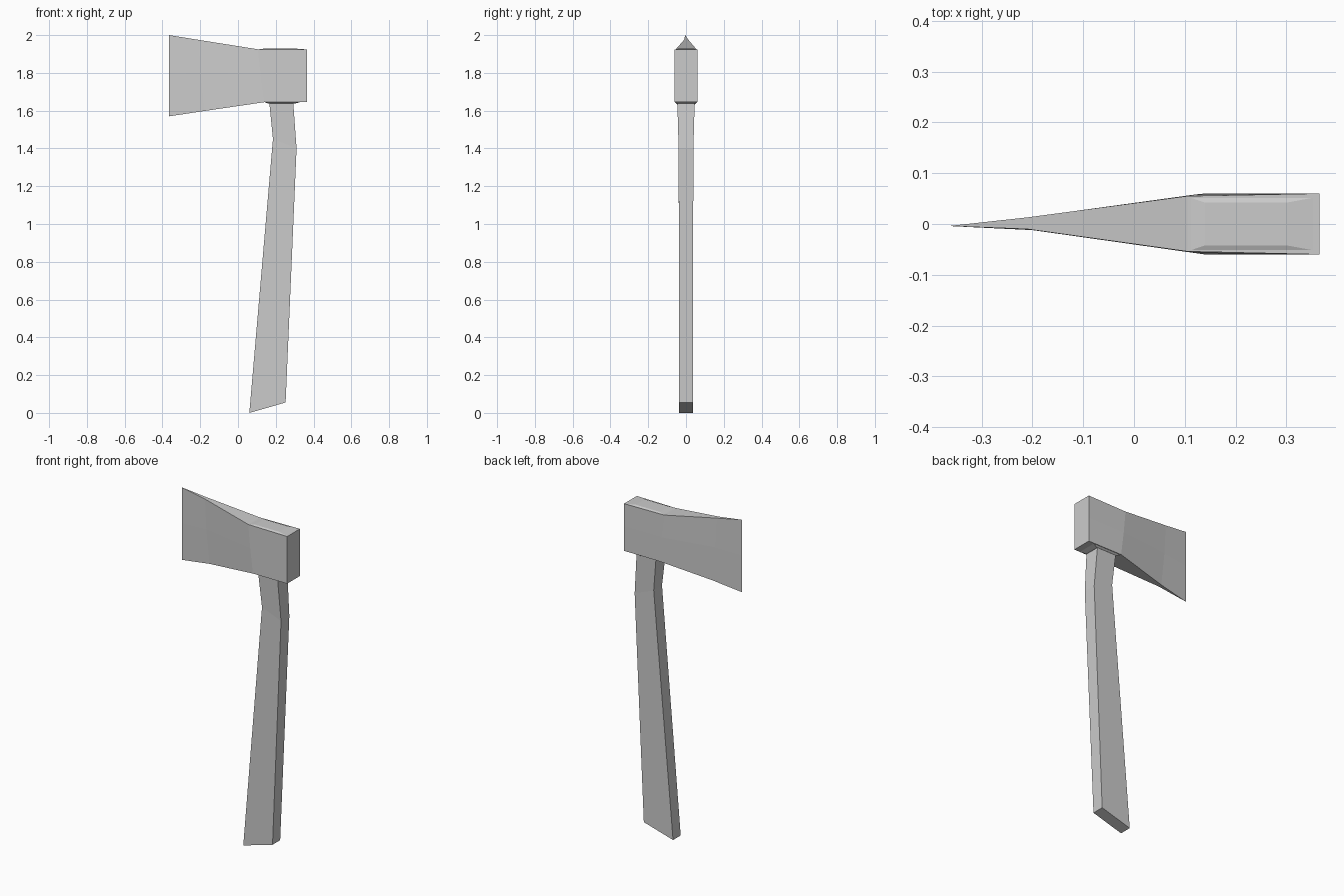
import bpy, bmesh

cube = bpy.data.objects.get("Cube")
if cube:
    bpy.data.objects.remove(cube, do_unlink=True)

GREY = (0.6, 0.6, 0.6, 1)
mat = bpy.data.materials.new("plain grey")
mat.use_nodes = True
mat.diffuse_color = GREY
mat.node_tree.nodes["Principled BSDF"].inputs["Base Color"].default_value = GREY


def loft(name, rings):
    """Join equal-length rings of points into a closed, flat-shaded solid."""
    bm = bmesh.new()
    loops = [[bm.verts.new(p) for p in ring] for ring in rings]
    for a, b in zip(loops, loops[1:]):
        for i in range(len(a)):
            j = (i + 1) % len(a)
            bm.faces.new((a[i], a[j], b[j], b[i]))
    bm.faces.new(loops[0])
    bm.faces.new(loops[-1])
    bmesh.ops.remove_doubles(bm, verts=bm.verts, dist=0.0005)
    bmesh.ops.recalc_face_normals(bm, faces=bm.faces)
    mesh = bpy.data.meshes.new(name)
    bm.to_mesh(mesh)
    bm.free()
    mesh.materials.append(mat)
    obj = bpy.data.objects.new(name, mesh)
    bpy.context.collection.objects.link(obj)
    return obj


def section(top, mid, low):
    """Head cross-section; each level is x, right y, left y, z."""
    levels = (top, mid, low)
    return ([(x, r, z) for x, r, l, z in levels]
            + [(x, l, z) for x, r, l, z in reversed(levels)])


# Axe head: cutting edge, thin bit, cheek and poll
loft("axe_head", [
    section((-0.365, -0.004, -0.004, 2.0), (-0.365, -0.004, -0.004, 1.79),
            (-0.365, -0.004, -0.004, 1.57)),
    section((-0.21, -0.01, 0.013, 1.975), (-0.2, -0.012, 0.014, 1.80),
            (-0.18, -0.01, 0.012, 1.598)),
    section((0.105, -0.054, 0.055, 1.925), (0.12, -0.057, 0.058, 1.79),
            (0.14, -0.06, 0.06, 1.645)),
    section((0.365, -0.06, 0.06, 1.925), (0.365, -0.06, 0.06, 1.79),
            (0.365, -0.06, 0.06, 1.645)),
])


def plate(x0, x1, half, z):
    return [(x0, -half, z), (x1, -half, z), (x1, half, z), (x0, half, z)]


# Shallow raised collars around the handle socket
loft("top_collar", [plate(0.105, 0.365, 0.054, 1.924),
                    plate(0.14, 0.30, 0.042, 1.929)])
loft("bottom_collar", [plate(0.14, 0.33, 0.058, 1.646),
                       plate(0.16, 0.30, 0.046, 1.637)])

# Bent handle: back x, back z, front x, front z, half thickness
stations = [
    (0.06, 0.0, 0.252, 0.055, 0.036),
    (0.185, 1.45, 0.31, 1.40, 0.039),
    (0.165, 1.65, 0.292, 1.65, 0.046),
    (0.14, 1.927, 0.30, 1.927, 0.042),
]
loft("handle", [[(a, -h, za), (b, -h, zb), (b, h, zb), (a, h, za)]
                for a, za, b, zb, h in stations])
